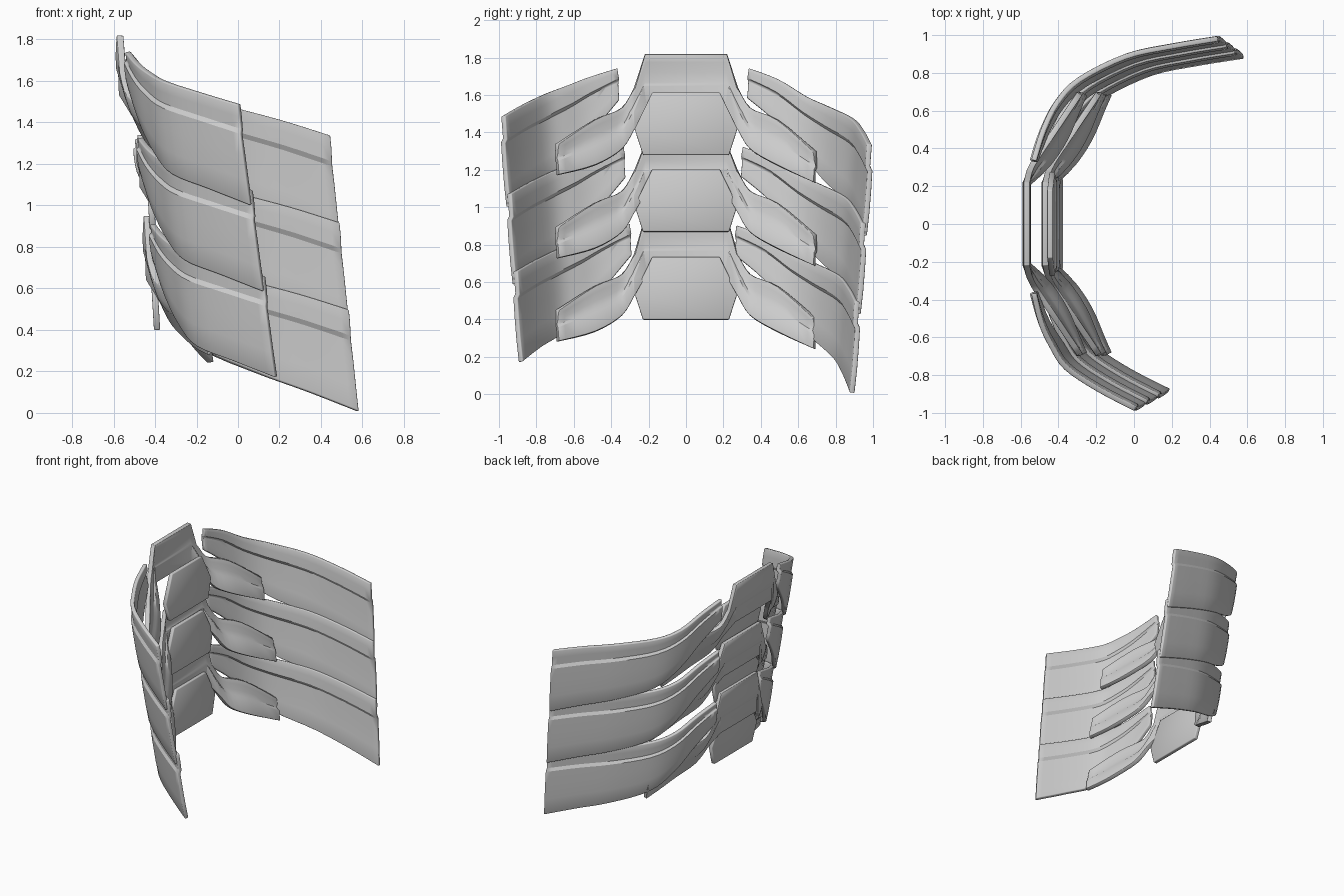
import bpy, bmesh
from mathutils import Vector

cube = bpy.data.objects.get("Cube")
if cube:
    bpy.data.objects.remove(cube, do_unlink=True)

grey = bpy.data.materials.new("plain grey")
grey.use_nodes = True
grey.diffuse_color = (0.6, 0.6, 0.6, 1)
grey.node_tree.nodes["Principled BSDF"].inputs["Base Color"].default_value = (0.6, 0.6, 0.6, 1)


def finish(name, bm, thickness, bevel):
    mesh = bpy.data.meshes.new(name)
    bm.to_mesh(mesh)
    bm.free()
    obj = bpy.data.objects.new(name, mesh)
    bpy.context.collection.objects.link(obj)
    mesh.materials.append(grey)
    solid = obj.modifiers.new("thickness", 'SOLIDIFY')
    solid.thickness = thickness
    solid.offset = -1
    edge = obj.modifiers.new("rounded edges", 'BEVEL')
    edge.width = bevel
    edge.segments = 2
    edge.limit_method = 'ANGLE'
    edge.angle_limit = 1.1
    bpy.ops.object.select_all(action='DESELECT')
    obj.select_set(True)
    bpy.context.view_layer.objects.active = obj
    bpy.ops.object.shade_smooth_by_angle(angle=0.5)


def smooth_path(points, straight=0, steps=4):
    """Curve through the stations, leaving the first segments straight."""
    pts = [Vector(p) for p in points]
    out = []
    for i in range(len(pts) - 1):
        b, c = pts[i], pts[i + 1]
        if i < straight:
            out.append(b)
            continue
        a = pts[max(i - 1, straight)]
        d = pts[min(i + 2, len(pts) - 1)]
        for k in range(steps):
            t = k / steps
            out.append(0.5 * (2 * b + (c - a) * t + (2 * a - 5 * b + 4 * c - d) * t * t
                              + (3 * b - a - 3 * c + d) * t ** 3))
    return out + [pts[-1]]


def mirrored(path):
    return [Vector((p[0], -p[1], *p[2:])) for p in reversed(path)]


def shell(name, path, rows, inward, thickness):
    """Sheet along a path of (x, y, top, bottom, lean); rows are (drop, outward offset)."""
    bm = bmesh.new()
    grid = []
    for i, p in enumerate(path):
        before, after = path[max(i - 1, 0)], path[min(i + 1, len(path) - 1)]
        tangent = Vector((after[0] - before[0], after[1] - before[1])).normalized()
        side = 1 if p[1] > 0 else -1
        column = []
        for drop, out in rows:
            fall = (p[2] - p[3]) * drop
            column.append(bm.verts.new((p[0] - tangent.y * out + p[4] * fall,
                                        p[1] + tangent.x * out - side * inward * fall,
                                        p[2] - fall)))
        grid.append(column)
    for a, b in zip(grid, grid[1:]):
        for j in range(len(rows) - 1):
            bm.faces.new((a[j], b[j], b[j + 1], a[j + 1]))
    finish(name, bm, thickness, 0.006)


def shifted(points, x, y, z):
    return [(p[0] + x, p[1] - y, p[2] - z, p[3] - z, p[4]) for p in points]


LEVELS = ("upper", "middle", "lower")

# Overlapping outer plates, with a recessed strip along the top
short_side = [(-.545, .37, 1.74, 1.57, .14), (-.505, .53, 1.69, 1.39, .14),
              (-.45, .65, 1.645, 1.25, .14), (-.37, .77, 1.6, 1.15, .13),
              (-.2, .885, 1.545, 1.08, .13), (0, .99, 1.485, 1.0, .13)]
long_side = [(-.545, .34, 1.74, 1.58, .14), (-.495, .5, 1.68, 1.45, .14),
             (-.42, .65, 1.59, 1.28, .13), (-.3, .775, 1.535, 1.14, .12),
             (-.05, .9, 1.475, 1.03, .11), (.2, .955, 1.41, .94, .1),
             (.44, .995, 1.335, .845, .1)]
plate_rows = [(0, 0), (.12, 0), (.24, 0), (.29, .014), (.5, .016), (.75, .016), (1, .012)]
for k, level in enumerate(LEVELS):
    path = smooth_path(shifted(short_side, .06 * k, .033 * k, .415 * k))
    shell(level + "_short_plate", mirrored(path), plate_rows, .08, .028)
    path = smooth_path(shifted(long_side, .045 * k, .033 * k, .42 * k))
    shell(level + "_long_plate", path, plate_rows, .08, .028)

# Winged back pieces, each a centre panel with a swept arm on both sides
wing = [(-.588, .22, 1.82, 1.53, 0), (-.575, .28, 1.64, 1.42, .25), (-.54, .35, 1.53, 1.31, .36),
        (-.44, .5, 1.465, 1.22, .28), (-.305, .7, 1.32, 1.15, .1)]
wing_rows = [(0, -.004), (.15, 0), (.35, .002), (.55, 0), (.62, -.01), (1, -.014)]


def arm(k, tip_rise):
    x, y, top, bottom, lean = wing[-1]
    tip = (x, y, top + tip_rise, bottom + tip_rise, lean)
    stations = shifted(wing[:-1] + [tip], (0, .1, .13)[k], 0, .445 * k)
    hub = list(stations[0])
    hub[2] = (1.82, 1.34, .95)[k]
    stations[0] = hub
    return smooth_path(stations, straight=1)


for k, level in enumerate(LEVELS):
    shell(level + "_wing", mirrored(arm(k, .02)) + arm(k, -.02), wing_rows, 0, .032)

# Six-sided inner spine plates, leaning slightly
outline = [(.18, .335), (.275, .14), (.23, 0)]
for k, level in enumerate(LEVELS):
    x, base = (-.41, -.395, -.375)[k], (1.28, .87, .4)[k]
    bm = bmesh.new()
    ring = outline + [(-y, z) for y, z in reversed(outline)]
    bm.faces.new([bm.verts.new((x - .06 * z, y, base + z)) for y, z in reversed(ring)])
    bm.normal_update()
    if bm.faces[:][0].normal.x < 0:
        bmesh.ops.reverse_faces(bm, faces=bm.faces[:])
    finish(level + "_spine_plate", bm, .03, .006)
